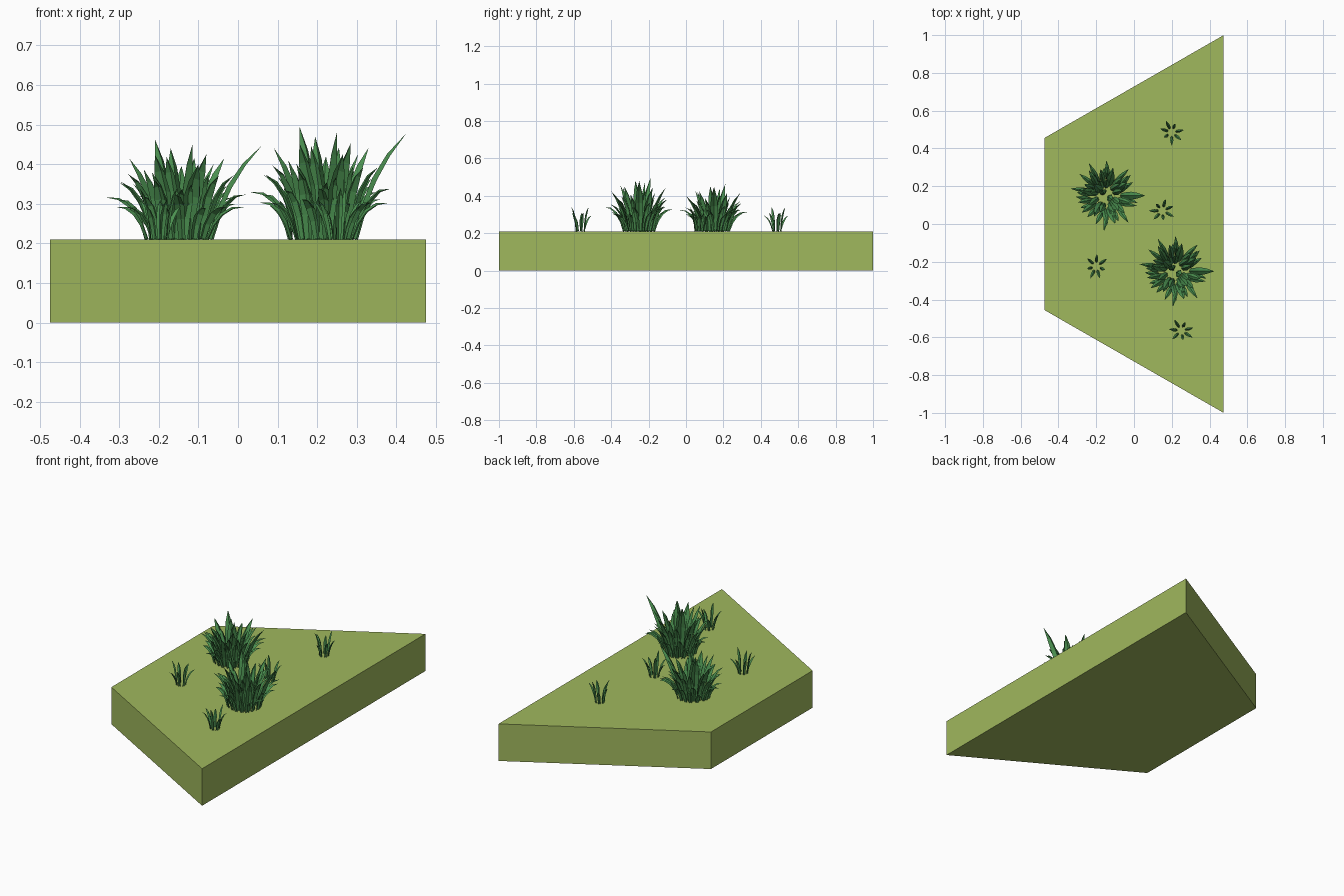
import bpy, bmesh, math, random
from mathutils import Vector

if "Cube" in bpy.data.objects:
    bpy.data.objects.remove(bpy.data.objects["Cube"])

random.seed(7)
TOP = 0.21


def material(name, rgb):
    m = bpy.data.materials.new(name)
    m.diffuse_color = (*rgb, 1)
    m.use_nodes = True
    m.node_tree.nodes["Principled BSDF"].inputs["Base Color"].default_value = m.diffuse_color
    return m


soil_mat = material("lawn_green", (0.35, 0.48, 0.11))
grass_mat = material("grass_green", (0.07, 0.28, 0.08))


def finish(bm, name, mat):
    me = bpy.data.meshes.new(name)
    bm.to_mesh(me)
    bm.free()
    me.materials.append(mat)
    return me


def place(me, name, loc=(0, 0, 0), rot=0, scale=(1, 1, 1)):
    ob = bpy.data.objects.new(name, me)
    ob.location, ob.scale = loc, scale
    ob.rotation_euler.z = rot
    bpy.context.collection.objects.link(ob)
    return ob


def blade(bm, base, tip, width, bend, fold=0.3, profile=(0.65, 0.85, 1, 0.7)):
    """Creased leaf that rises from base, then leans out to a pointed tip."""
    base, tip = Vector(base), Vector(tip)
    span = tip - base
    out = Vector((span.x, span.y, 0)).normalized()
    side = Vector((-out.y, out.x, 0))
    ctrl = base + Vector((span.x * 0.3, span.y * 0.3, span.z * bend))
    rows = []
    for i, w in enumerate(profile):
        t = i / len(profile)
        p = base * (1 - t) ** 2 + ctrl * 2 * t * (1 - t) + tip * t * t
        tan = (ctrl - base) * (1 - t) + (tip - ctrl) * t
        normal = side.cross(tan).normalized()
        h = side * width * w / 2
        rows.append([bm.verts.new(q) for q in
                     (p - h, p + normal * -fold * width * w, p + h)])
    for a, b in zip(rows, rows[1:]):
        for k in (0, 1):
            bm.faces.new((a[k], a[k + 1], b[k + 1], b[k]))
    end = bm.verts.new(tip)
    for k in (0, 1):
        bm.faces.new((rows[-1][k], rows[-1][k + 1], end))


# Trapezoid ground slab
bm = bmesh.new()
outline = [(-0.475, -0.455), (0.475, -1), (0.475, 1), (-0.475, 0.455)]
face = bm.faces.new([bm.verts.new((x, y, 0)) for x, y in outline])
ext = bmesh.ops.extrude_face_region(bm, geom=[face])
bmesh.ops.translate(bm, vec=(0, 0, TOP),
                    verts=[v for v in ext["geom"] if isinstance(v, bmesh.types.BMVert)])
bmesh.ops.recalc_face_normals(bm, faces=bm.faces)
place(finish(bm, "ground_slab", soil_mat), "ground_slab")

# Large bush: tall feature blades with read-off tips
bm = bmesh.new()
tall = [(-0.06, 0.06, 0.253), (0.035, -0.02, 0.24), (0.21, 0.0, 0.237),
        (0.115, 0.07, 0.205), (-0.125, 0.03, 0.205), (-0.06, -0.10, 0.215),
        (0.04, 0.14, 0.205), (0.05, -0.15, 0.19), (-0.02, 0.03, 0.23),
        (0.07, -0.08, 0.215)]
for x, y, z in tall:
    blade(bm, (x * 0.4, y * 0.4, 0), (x, y, z), 0.042, 0.6)

# Large bush: rings of shorter, increasingly spreading blades
# (count, base radius, tip radius, tip height, width, bend)
rings = [(10, 0.045, 0.10, 0.185, 0.034, 0.65),
         (16, 0.07, 0.145, 0.14, 0.03, 0.8),
         (18, 0.085, 0.175, 0.095, 0.026, 1.0)]
for n, r0, r1, h, w, bend in rings:
    for i in range(n):
        a = math.tau * (i + random.uniform(-0.3, 0.3)) / n + r0 * 20
        b = a + random.uniform(-0.2, 0.2)
        r = r1 * random.uniform(0.85, 1.12)
        z = h * random.uniform(0.8, 1.2)
        blade(bm, (r0 * math.cos(a), r0 * math.sin(a), 0),
              (r * math.cos(b), r * math.sin(b), z), w, bend)
bush = finish(bm, "grass_bush", grass_mat)
place(bush, "grass_bush_back", (-0.15, 0.15, TOP))
place(bush, "grass_bush_front", (0.215, -0.25, TOP), 0, (1, 1, 1.13))

# Small tuft: a few thin blades
bm = bmesh.new()
for i in range(7):
    a = math.tau * (i + random.uniform(-0.2, 0.2)) / 7
    r = (0.065, 0.05, 0.07)[i % 3]
    z = (0.10, 0.13, 0.085)[i % 3]
    c, s = math.cos(a), math.sin(a)
    blade(bm, (0.024 * c, 0.024 * s, 0), (r * c, r * s, z), 0.017, 0.75, 0.4)
tuft = finish(bm, "grass_tuft", grass_mat)
for i, (x, y, rot) in enumerate([(0.2, 0.485, 0.3), (0.15, 0.07, 1.4),
                                 (-0.2, -0.225, 2.5), (0.25, -0.565, 4.0)]):
    place(tuft, f"grass_tuft_{i + 1}", (x, y, TOP), rot)
